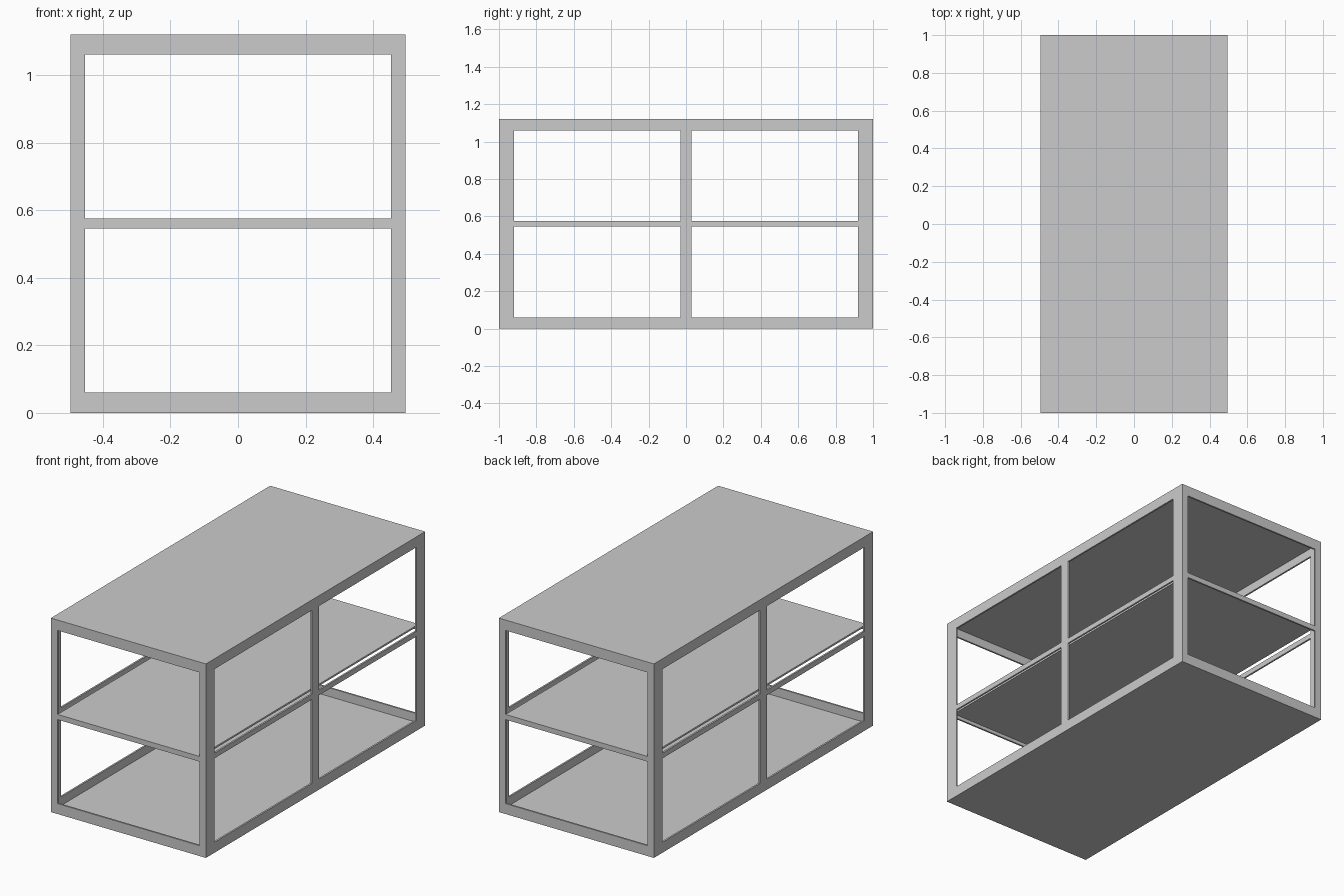
import bpy

if "Cube" in bpy.data.objects:
    bpy.data.objects.remove(bpy.data.objects["Cube"])

W, D, H = 0.495, 1.0, 1.12     # half width, half depth, height
T = 0.01                       # sheet thickness
XI, YI = 0.453, 0.92           # inner edges of the end and side openings
Z1, Z2, Z3, Z4 = 0.06, 0.545, 0.575, 1.06


def box(name, x0, x1, y0, y1, z0, z1):
    bpy.ops.mesh.primitive_cube_add(
        size=1, location=((x0 + x1) / 2, (y0 + y1) / 2, (z0 + z1) / 2))
    o = bpy.context.object
    o.name = name
    o.scale = (x1 - x0, y1 - y0, z1 - z0)
    bpy.ops.object.transform_apply(location=True, rotation=False, scale=True)
    return o


def mirrored(o, axis):
    m = o.modifiers.new("mirror", 'MIRROR')
    m.use_axis = [axis == 'x', axis == 'y', False]
    return o


# Horizontal sheets
box("floor_panel", -W, W, -D, D, 0, T)
box("top_panel", -W, W, -D, D, H - T, H)
box("middle_shelf", -XI, XI, -D + T, D - T, Z3 - T, Z3)

# Rails on the two long sides and two ends
for name, z0, z1 in (("bottom", T, Z1), ("shelf", Z2, Z3), ("top", Z4, H - T)):
    mirrored(box(name + "_side_rail", W - T, W, -YI, YI, z0, z1), 'x')
    mirrored(box(name + "_end_rail", -XI, XI, D - T, D, z0, z1), 'y')

# Centre posts fill the gaps between side rails
for name, z0, z1 in (("lower", Z1, Z2), ("upper", Z3, Z4)):
    mirrored(box(name + "_centre_post", W - T, W, -0.03, 0.03, z0, z1), 'x')

# Folded corner posts: one leg on the side, one on the end
for s, name in ((-1, "front"), (1, "back")):
    ys = sorted((s * YI, s * D))
    mirrored(box(name + "_post_side_leg", W - T, W, *ys, T, H - T), 'x')
    ye = sorted((s * (D - T), s * D))
    mirrored(box(name + "_post_end_leg", XI, W - T, *ye, T, H - T), 'x')
